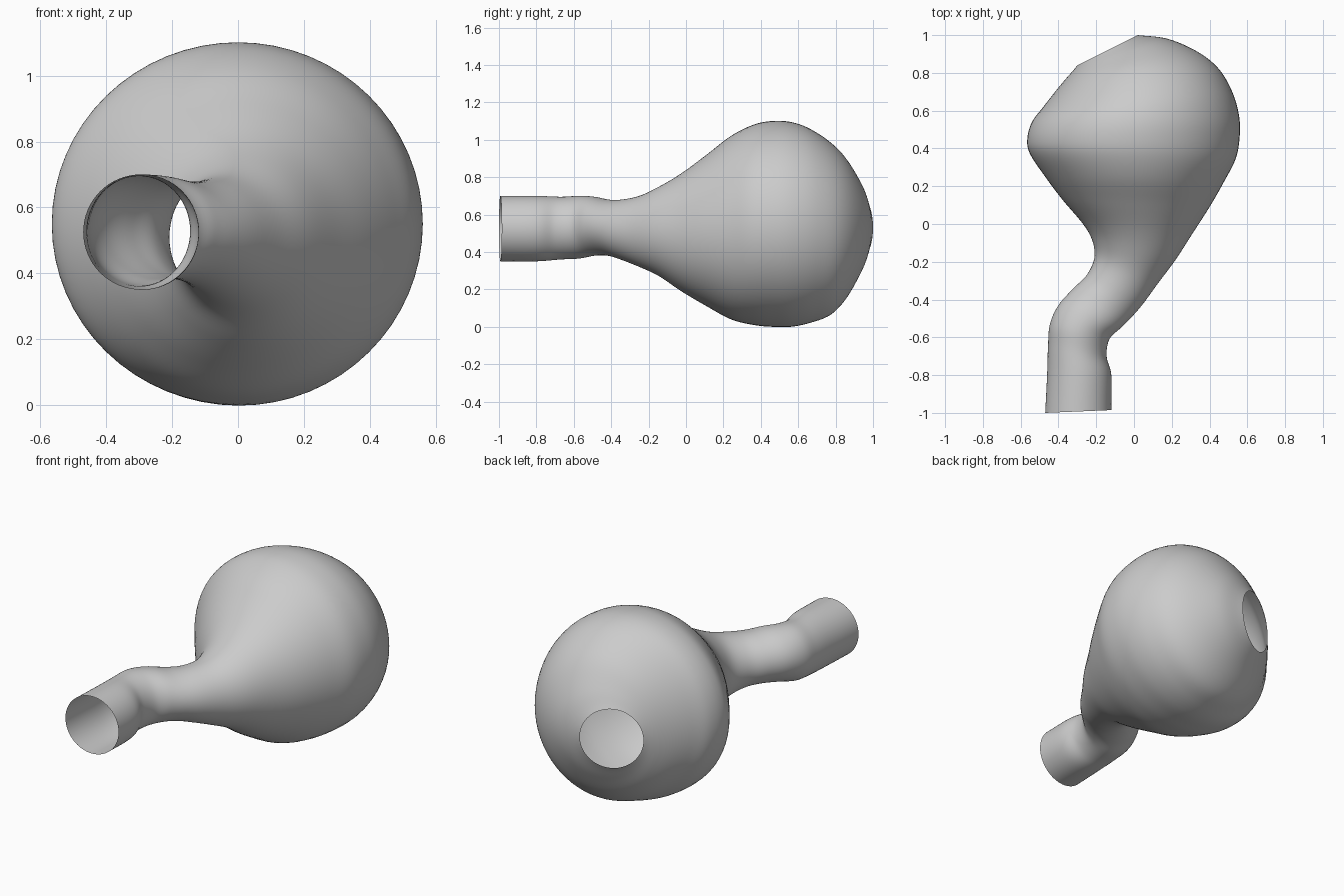
import bpy
import bmesh
from math import cos, sin, pi
from mathutils import Vector

SIDES = 64
STEPS = 6

default_cube = bpy.data.objects.get("Cube")
if default_cube:
    bpy.data.objects.remove(default_cube, do_unlink=True)


def make_material(name, colour):
    material = bpy.data.materials.new(name)
    material.use_nodes = True
    material.diffuse_color = colour
    material.node_tree.nodes["Principled BSDF"].inputs["Base Color"].default_value = colour
    return material


def catmull_rom(before, start, end, after, t):
    """Smooth interpolation that passes through start and end."""
    linear = (end - before) * t
    square = (before * 2 - start * 5 + end * 4 - after) * t ** 2
    cube = (start * 3 - before - end * 3 + after) * t ** 3
    return start + (linear + square + cube) / 2


def smooth_sections(sections):
    """Fill in extra cross-sections between the given ones."""
    vectors = [Vector(section) / 100 for section in sections]
    padded = [vectors[0] * 2 - vectors[1]] + vectors + [vectors[-1] * 2 - vectors[-2]]
    result = []
    for i in range(len(vectors) - 1):
        for step in range(STEPS):
            result.append(catmull_rom(*padded[i:i + 4], step / STEPS))
    return result + [vectors[-1]]


def add_ring(bm, section):
    """Elliptical ring spanning a right and a left point, between two heights."""
    right_x, right_y, left_x, left_y, bottom, top = section
    right = Vector((right_x, right_y, (bottom + top) / 2))
    left = Vector((left_x, left_y, (bottom + top) / 2))
    centre = (right + left) / 2
    across = (left - right) / 2
    upward = Vector((0, 0, (top - bottom) / 2))
    angles = [2 * pi * k / SIDES for k in range(SIDES)]
    return [bm.verts.new(centre + across * cos(a) + upward * sin(a)) for a in angles]


def loft(name, sections, material):
    """Open-ended skin through all the cross-sections."""
    bm = bmesh.new()
    rings = [add_ring(bm, section) for section in smooth_sections(sections)]
    for near, far in zip(rings, rings[1:]):
        for k in range(SIDES):
            n = (k + 1) % SIDES
            bm.faces.new((near[k], far[k], far[n], near[n]))
    bmesh.ops.recalc_face_normals(bm, faces=bm.faces)
    # The skin must face away from the middle of the bulb
    bm.faces.ensure_lookup_table()
    first = bm.faces[0]
    ring_middle = sum((v.co for v in rings[0]), Vector()) / SIDES
    if first.normal.dot(first.calc_center_median() - ring_middle) < 0:
        bmesh.ops.reverse_faces(bm, faces=bm.faces)
    mesh = bpy.data.meshes.new(name)
    bm.to_mesh(mesh)
    bm.free()
    for polygon in mesh.polygons:
        polygon.use_smooth = True
    mesh.materials.append(material)
    obj = bpy.data.objects.new(name, mesh)
    bpy.context.collection.objects.link(obj)
    return obj


grey = make_material("plain grey", (0.6, 0.6, 0.6, 1))

# Sections in hundredths: right x, y; left x, y; bottom, top
pipe = [
    (-47, -100, -12, -98.5, 35, 70),
    (-46, -80, -12, -80, 35, 70),
    (-45.5, -64, -14.5, -70, 36, 69.5),
    (-44.5, -53, -13, -61, 36.5, 70),
    (-40, -43, -7, -55, 38, 69.5),
    (-32, -34, -1, -49, 38, 68),
]
neck = [
    (-25, -27, 5, -42, 36, 68),
    (-21, -18, 13, -31, 32, 70),
    (-22, -9, 22, -19, 27, 75),
    (-27, 0, 31, -5, 19, 82),
]
bulb = [
    (-38, 13, 40, 9, 11, 92),
    (-47, 25, 48, 23, 4, 102),
    (-55, 37, 54, 35, 1, 108),
    (-56.5, 45, 56, 47, 0, 110),
    (-54, 54, 55.5, 58, 0, 109.5),
    (-48, 62, 52, 70, 2, 106),
    (-41, 71, 45, 82, 6, 99),
    (-36, 77, 34, 91, 14, 91),
]
# The bulb ends in a round open mouth at the back
mouth = [
    (-32, 81.5, 18, 98, 26, 80),
    (-30, 84, 2, 100, 35, 71),
]
loft("bulb_with_bent_pipe", pipe + neck + bulb + mouth, grey)
